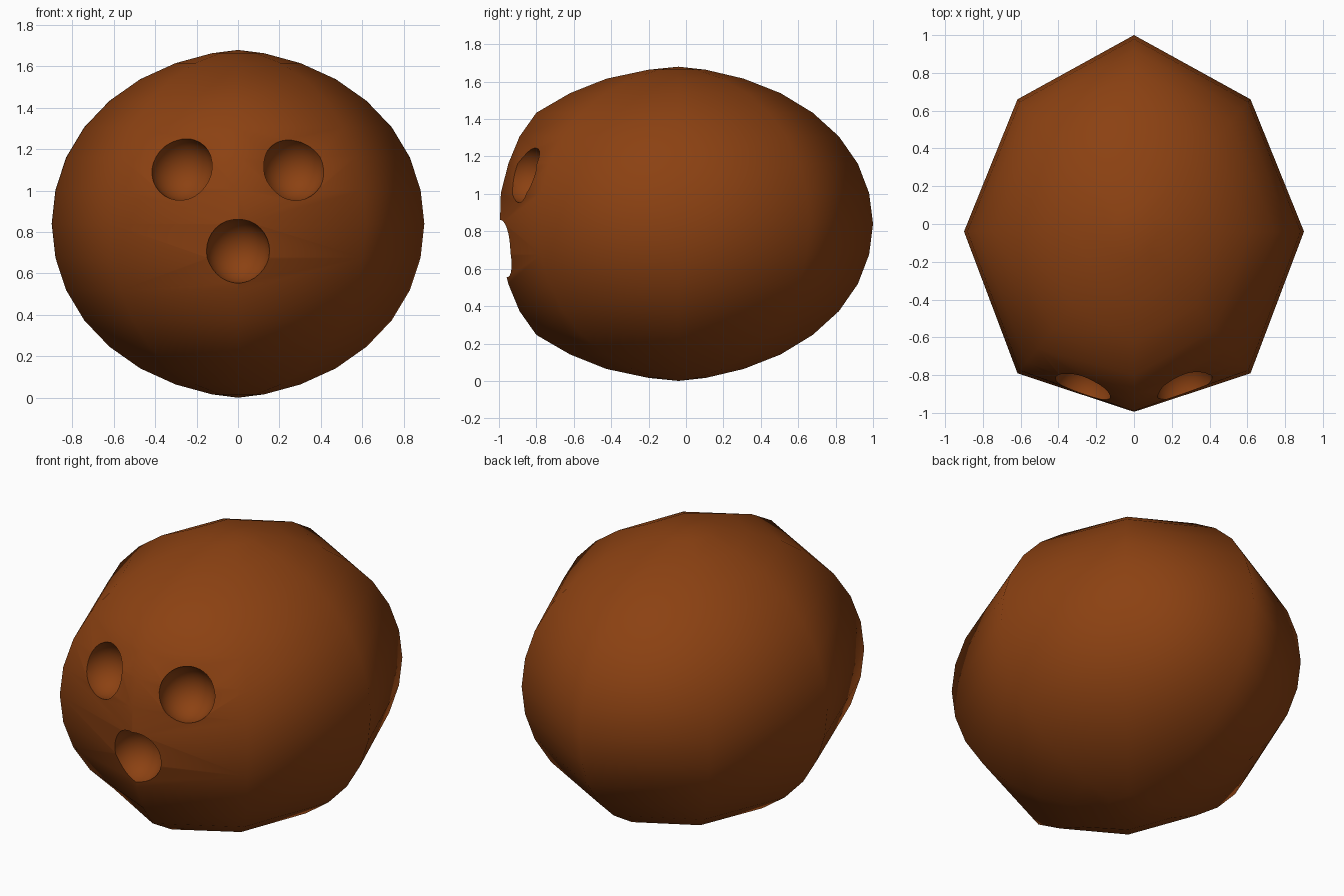
import bpy, bmesh, math

cube = bpy.data.objects.get("Cube")
if cube:
    bpy.data.objects.remove(cube, do_unlink=True)

# Material
brown = bpy.data.materials.new("coconut_brown")
brown.use_nodes = True
COLOUR = (0.26, 0.053, 0.006, 1)
brown.diffuse_color = COLOUR
brown.node_tree.nodes["Principled BSDF"].inputs["Base Color"].default_value = COLOUR

# Eight-sided husk: plan outline scaled by a radius per ring, flattened front ridge
HALF_HEIGHT, CENTRE_Y, STEPS = 0.84, -0.04, 8
PLAN = [(0, -1), (0.617, -0.75), (0.9, 0), (0.617, 0.7),
        (0, 1.04), (-0.617, 0.7), (-0.9, 0), (-0.617, -0.75)]
RADII = [1, 0.98, 0.922, 0.825, 0.69, 0.525, 0.335, 0.14]
FRONT_RADII = [0.955, 0.95, 0.91, 0.85, 0.76, 0.58, 0.385, 0.16]

bm = bmesh.new()
rings = []
for i in range(1 - STEPS, STEPS):
    z = HALF_HEIGHT * (1 + math.sin(i / STEPS * math.pi / 2))
    ring = []
    for k, (x, y) in enumerate(PLAN):
        r = (FRONT_RADII if k == 0 else RADII)[abs(i)]
        ring.append(bm.verts.new((x * r, CENTRE_Y + y * r, z)))
    rings.append(ring)
bottom = bm.verts.new((0, CENTRE_Y, 0))
top = bm.verts.new((0, CENTRE_Y, 2 * HALF_HEIGHT))
count = len(PLAN)
for k in range(count):
    n = (k + 1) % count
    for low, high in zip(rings, rings[1:]):
        bm.faces.new((low[k], low[n], high[n], high[k]))
    bm.faces.new((bottom, rings[0][n], rings[0][k]))
    bm.faces.new((top, rings[-1][k], rings[-1][n]))
bmesh.ops.recalc_face_normals(bm, faces=bm.faces[:])
mesh = bpy.data.meshes.new("coconut_shell")
bm.to_mesh(mesh)
bm.free()
mesh.materials.append(brown)
shell = bpy.data.objects.new("coconut_shell", mesh)
bpy.context.collection.objects.link(shell)


# Round sockets carved out of the shell
def carve(name, location):
    bpy.ops.mesh.primitive_uv_sphere_add(segments=32, ring_count=16,
                                         radius=0.155, location=location)
    cutter = bpy.context.object
    cutter.name = name
    cutter.hide_render = True
    cutter.data.materials.append(brown)
    mod = shell.modifiers.new(name, 'BOOLEAN')
    mod.operation = 'DIFFERENCE'
    mod.solver = 'EXACT'
    mod.object = cutter
    bpy.context.view_layer.objects.active = shell
    bpy.ops.object.modifier_apply(modifier=mod.name)
    bpy.data.objects.remove(cutter, do_unlink=True)


carve("left_eye_cutter", (0.27, -0.865, 1.105))
carve("right_eye_cutter", (-0.27, -0.865, 1.105))
carve("mouth_cutter", (0, -0.965, 0.708))

# Smooth shell with crisp socket rims
bpy.ops.object.select_all(action='DESELECT')
shell.select_set(True)
bpy.context.view_layer.objects.active = shell
bpy.ops.object.shade_smooth_by_angle(angle=math.radians(60))
